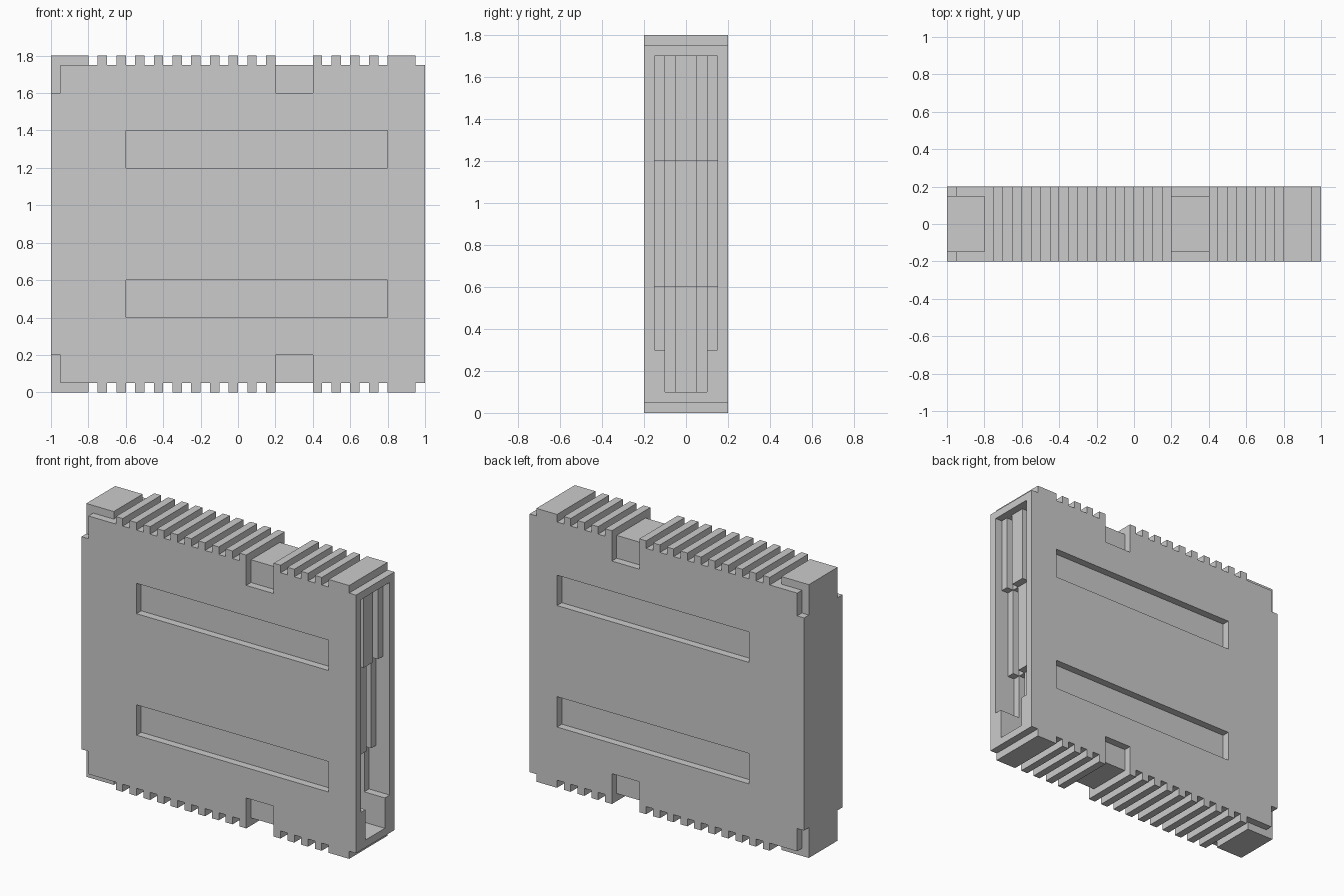
import bpy, bmesh

if "Cube" in bpy.data.objects:
    bpy.data.objects.remove(bpy.data.objects["Cube"])

H = 1.8    # full height
T = 0.2    # half thickness


def box_object(name, x, y, z):
    """Box from min/max pairs."""
    bm = bmesh.new()
    bmesh.ops.create_cube(bm, size=1)
    for v in bm.verts:
        for i, (a, b) in enumerate((x, y, z)):
            v.co[i] = b if v.co[i] > 0 else a
    me = bpy.data.meshes.new(name)
    bm.to_mesh(me)
    bm.free()
    ob = bpy.data.objects.new(name, me)
    bpy.context.collection.objects.link(ob)
    return ob


def cut(target, x, y, z):
    """Subtract a box from the target."""
    cutter = box_object("cutter", x, y, z)
    cutter.hide_render = True
    mod = target.modifiers.new("cut", 'BOOLEAN')
    mod.operation = 'DIFFERENCE'
    mod.solver = 'EXACT'
    mod.object = cutter
    bpy.context.view_layer.objects.active = target
    bpy.ops.object.modifier_apply(modifier=mod.name)
    bpy.data.objects.remove(cutter)


# Ribbed front silhouette: raised spans along the top, mirrored for the bottom
ribs = [round(-0.75 + 0.1 * i, 2) for i in range(10)] + [0.4, 0.5, 0.6, 0.7]
spans = [(-1, -0.8)] + [(r, r + 0.05) for r in ribs] + [(0.8, 0.95)]
top = []
for a, b in spans:
    top += [(a, H - 0.05), (a, H), (b, H), (b, H - 0.05)]
top = top[1:] + [(1, H - 0.05)]
outline = top + [(x, H - z) for x, z in reversed(top)]

# Main casing extruded through the thickness
bm = bmesh.new()
face = bm.faces.new([bm.verts.new((x, -T, z)) for x, z in outline])
ext = bmesh.ops.extrude_face_region(bm, geom=[face])
for v in ext["geom"]:
    if isinstance(v, bmesh.types.BMVert):
        v.co.y = T
bmesh.ops.recalc_face_normals(bm, faces=bm.faces)
mesh = bpy.data.meshes.new("casing")
bm.to_mesh(mesh)
bm.free()
casing = bpy.data.objects.new("casing", mesh)
bpy.context.collection.objects.link(casing)

# Shallow recesses on the front and back faces
for side in (-1, 1):
    y = tuple(sorted((side * 0.15, side * 0.3)))
    for z in ((0.4, 0.6), (1.2, 1.4)):          # long panels
        cut(casing, (-0.6, 0.8), y, z)
    for lo, hi, plo, phi in ((-0.1, 0.2, -0.1, 0.05), (1.6, 1.9, 1.75, 1.9)):
        cut(casing, (0.2, 0.4), y, (lo, hi))         # latch notches
        cut(casing, (-1.1, -0.95), y, (lo, hi))      # corner notches
        cut(casing, (-1.1, -0.8), y, (plo, phi))     # narrowed end pads

# Stepped socket in the right side, deeper towards the bottom
steps = ((0.05, 1.7), (0.10, 1.2), (0.15, 0.6))
for depth, ztop in steps:
    cut(casing, (1 - depth, 1.1), (-0.15, 0.15), (0.3, ztop))
cut(casing, (0.85, 1.1), (-0.1, 0.1), (0.1, 0.4))

# Paired contact grooves following the steps
for depth, ztop in steps:
    for y in ((-0.1, -0.05), (0.05, 0.1)):
        cut(casing, (0.95 - depth, 1.1), y, (0.1, ztop) if depth > 0.1 else (0.3, ztop))
